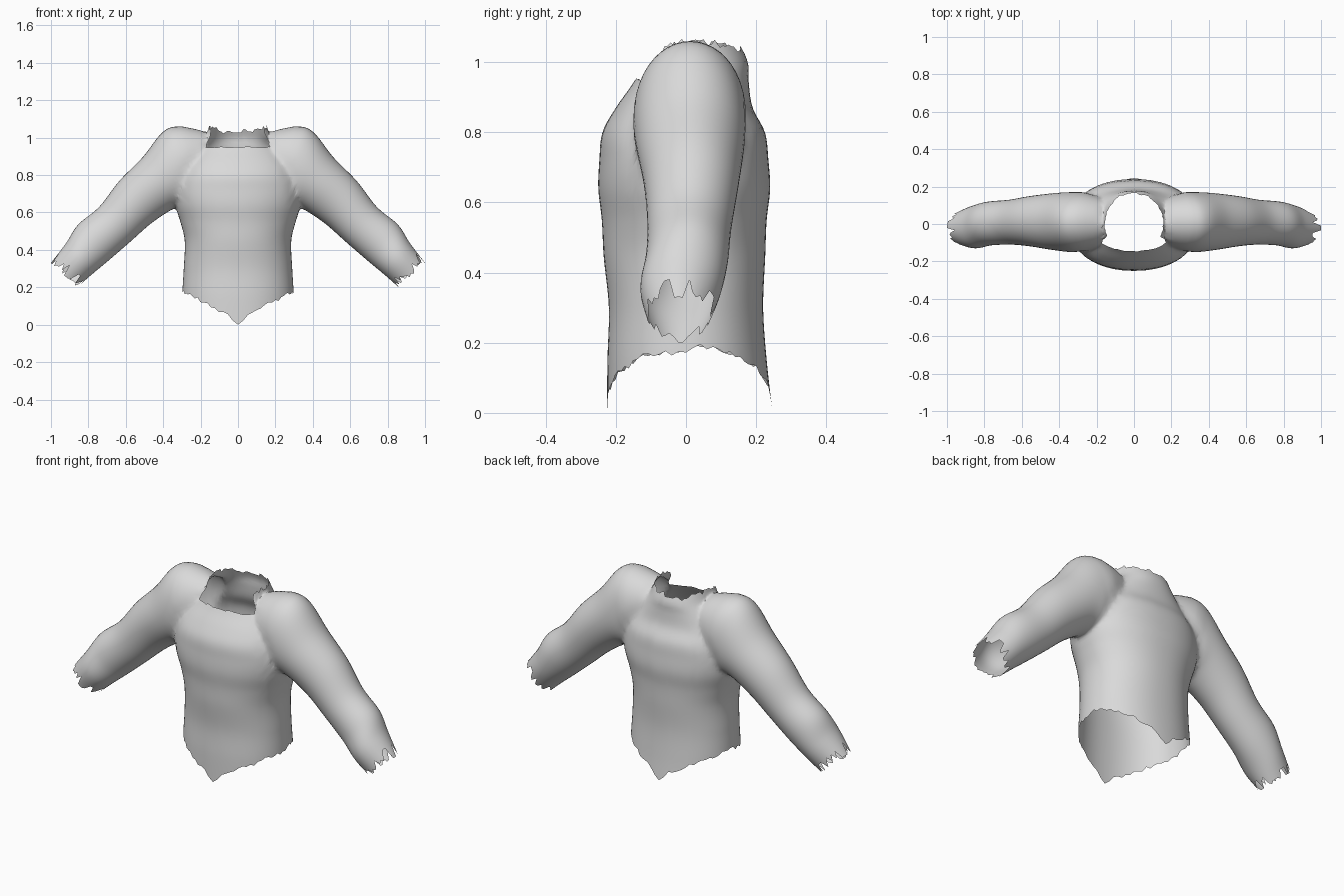
import bpy, bmesh, math, random
from mathutils import Vector

if "Cube" in bpy.data.objects:
    bpy.data.objects.remove(bpy.data.objects["Cube"])

random.seed(7)

cloth = bpy.data.materials.new("grey_cloth")
cloth.diffuse_color = (0.7, 0.7, 0.7, 1)
cloth.use_nodes = True
cloth.node_tree.nodes["Principled BSDF"].inputs["Base Color"].default_value = cloth.diffuse_color
opening = bpy.data.materials.new("opening_helper")  # tags caps that get opened


def sample(keys, t):
    """Smooth interpolation of rows (t, a, b, ...) at parameter t."""
    t = min(max(t, keys[0][0]), keys[-1][0])
    i = 0
    while i < len(keys) - 2 and t > keys[i + 1][0]:
        i += 1
    p, q = keys[i], keys[i + 1]
    o, r = keys[max(i - 1, 0)], keys[min(i + 2, len(keys) - 1)]
    h = q[0] - p[0]
    u = (t - p[0]) / h
    out = []
    for k in range(1, len(p)):
        m0 = (q[k] - o[k]) / (q[0] - o[0]) * h
        m1 = (r[k] - p[k]) / (r[0] - p[0]) * h
        out.append((2*u**3 - 3*u*u + 1) * p[k] + (u**3 - 2*u*u + u) * m0
                   + (3*u*u - 2*u**3) * q[k] + (u**3 - u*u) * m1)
    return out


def loft(name, rows, cols, point, open_start, open_end):
    """Closed tube from point(row fraction, column); open ends are tagged."""
    bm = bmesh.new()
    rings = [[bm.verts.new(point(r / rows, c)) for c in range(cols)]
             for r in range(rows + 1)]
    for a, b in zip(rings, rings[1:]):
        for c in range(cols):
            d = (c + 1) % cols
            bm.faces.new((a[c], a[d], b[d], b[c]))
    for ring, is_open in ((rings[0], open_start), (rings[-1], open_end)):
        mid = bm.verts.new(sum((v.co for v in ring), Vector()) / cols)
        for c in range(cols):
            f = bm.faces.new((ring[c], ring[(c + 1) % cols], mid))
            f.material_index = 1 if is_open else 0
    bmesh.ops.recalc_face_normals(bm, faces=bm.faces)
    me = bpy.data.meshes.new(name)
    bm.to_mesh(me)
    bm.free()
    me.materials.append(cloth)
    me.materials.append(opening)
    ob = bpy.data.objects.new(name, me)
    bpy.context.collection.objects.link(ob)
    return ob


def smoothstep(a, b, x):
    x = min(max((x - a) / (b - a), 0), 1)
    return x * x * (3 - 2 * x)


# Torso: height, half width, front depth, back depth
TORSO = [(0.0, .295, .225, .247), (.15, .298, .224, .23), (.3, .29, .22, .22),
         (.45, .285, .235, .226), (.55, .308, .24, .23), (.64, .338, .25, .24),
         (.72, .35, .247, .235), (.8, .335, .238, .225), (.87, .30, .2, .19),
         (.95, .225, .145, .178), (1.0, .175, .13, .176), (1.08, .15, .125, .14)]
N = 80
hem_noise = [random.uniform(0, .022) for _ in range(N)]
neck_noise = [random.uniform(-.012, .012) for _ in range(N)]


def torso_point(t, c):
    a = 2 * math.pi * c / N
    ca, sa = math.cos(a), math.sin(a)
    px = math.copysign(abs(ca) ** .92, ca)
    py = math.copysign(abs(sa) ** .92, sa)
    # ragged hem dips at the centre front and back; neck is low in front
    hem = .165 * abs(px) ** .85 + hem_noise[c] * (abs(sa) < .99)
    hem += .018 if sa > 0 else 0
    neck = .95 + .105 * smoothstep(-.68, -.4, sa) - .02 * smoothstep(.5, .9, sa)
    neck += neck_noise[c] * (1 if sa > -.6 else .3)
    z = hem + (neck - hem) * t
    w, f, b = sample(TORSO, z)
    return Vector((w * px, (b if sa > 0 else f) * py, z))


body = loft("torn_sweater", 56, N, torso_point, True, True)

# Sleeve: index, top x z, bottom x z, front y, back y
SLEEVE = [(0, .155, .985, .155, .89, -.05, .06),
          (.5, .18, 1.037, .17, .80, -.11, .135),
          (1, .30, 1.06, .20, .69, -.14, .165),
          (2, .40, 1.032, .255, .625, -.15, .17),
          (3, .51, .895, .34, .62, -.14, .165),
          (4, .635, .768, .46, .545, -.12, .15),
          (5, .742, .63, .58, .44, -.11, .13),
          (6, .855, .535, .69, .345, -.115, .12),
          (7, .92, .435, .78, .27, -.13, .10),
          (8, 1.0, .33, .86, .2, -.108, .065)]
M = 44


def make_sleeve(name, side):
    tears = [random.choice((0, .1, .2, .35, .5)) for _ in range(M)]
    tears[0] = tears[1] = tears[M // 2] = 0

    def point(t, c):
        a = 2 * math.pi * c / M
        end = 8 - tears[c]
        # only the last part of the sleeve follows the torn edge
        s = t * 8 if t < .85 else 6.8 + (t - .85) / .15 * (end - 6.8)
        tx, tz, bx, bz, f, b = sample(SLEEVE, s)
        k = math.cos(a)
        return Vector((side * ((tx + bx) / 2 + (tx - bx) / 2 * k),
                       (f + b) / 2 + (b - f) / 2 * math.sin(a),
                       (tz + bz) / 2 + (tz - bz) / 2 * k))
    return loft(name, 48, M, point, False, True)


# Join both sleeves into the torso as one skin
bpy.context.view_layer.objects.active = body
for name, side in (("right_sleeve", 1), ("left_sleeve", -1)):
    sleeve = make_sleeve(name, side)
    mod = body.modifiers.new(name, 'BOOLEAN')
    mod.operation = 'UNION'
    mod.solver = 'EXACT'
    mod.object = sleeve
    bpy.ops.object.modifier_apply(modifier=name)
    bpy.data.objects.remove(sleeve)

# Open the neck, hem and cuffs, then soften the shoulder seams
bm = bmesh.new()
bm.from_mesh(body.data)
bmesh.ops.delete(bm, geom=[f for f in bm.faces if f.material_index == 1],
                 context='FACES')
bmesh.ops.remove_doubles(bm, verts=bm.verts, dist=.002)
seam = {v for e in bm.edges if len(e.link_faces) == 2
        and e.calc_face_angle(0) > .35 and .12 < abs(e.verts[0].co.x) < .45
        and e.verts[0].co.z > .5 for v in e.verts}
for _ in range(2):
    seam |= {e.other_vert(v) for v in seam for e in v.link_edges}
seam = [v for v in seam if not v.is_boundary]
for _ in range(6):
    bmesh.ops.smooth_vert(bm, verts=seam, factor=.5, use_axis_x=True,
                          use_axis_y=True, use_axis_z=True)
low = min(v.co.z for v in bm.verts)
for v in bm.verts:
    v.co.z -= low
bm.to_mesh(body.data)
bm.free()
body.data.materials.pop(index=1)
bpy.data.materials.remove(opening)

body.select_set(True)
bpy.ops.object.shade_smooth_by_angle(angle=math.radians(60))
